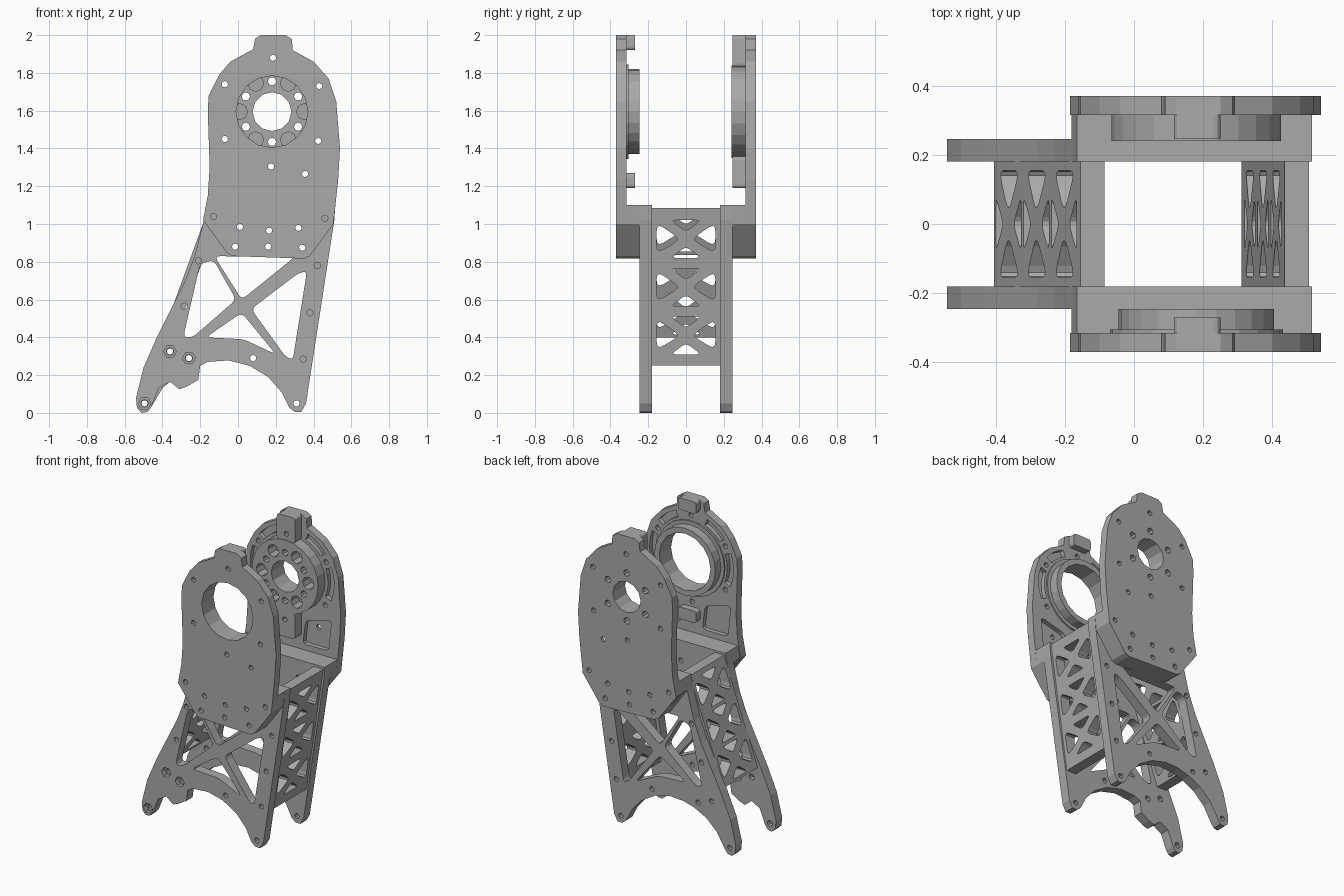
import bpy, bmesh
from math import sin, cos, radians, pi
from mathutils import Matrix, Vector

cube = bpy.data.objects.get("Cube")
if cube:
    bpy.data.objects.remove(cube, do_unlink=True)

grey = bpy.data.materials.new("machined grey")
grey.use_nodes = True
colour = (0.40, 0.40, 0.40, 1)
grey.diffuse_color = colour
grey.node_tree.nodes["Principled BSDF"].inputs["Base Color"].default_value = colour


def circle(x, y, r, n=10, turn=0.0):
    return [(x + r * cos(turn + 2 * pi * i / n), y + r * sin(turn + 2 * pi * i / n)) for i in range(n)]


def rounded(points, r, steps=3):
    """Round every corner of a polygon with a small curve."""
    out = []
    for i, p in enumerate(points):
        b = Vector(p)
        a, c = Vector(points[i - 1]) - b, Vector(points[(i + 1) % len(points)]) - b
        start = b + a.normalized() * min(r, a.length * 0.45)
        end = b + c.normalized() * min(r, c.length * 0.45)
        for k in range(steps + 1):
            t = k / steps
            out.append(tuple(start * (1 - t) ** 2 + b * 2 * t * (1 - t) + end * t ** 2))
    return out


def box(x0, x1, y0, y1):
    return rounded([(x0, y0), (x1, y0), (x1, y1), (x0, y1)], 0.02)


def prism(name, outline, holes, half, matrix):
    """Extrude a filled outline with holes and place it with a matrix."""
    curve = bpy.data.curves.new(name, "CURVE")
    curve.dimensions = "2D"
    curve.fill_mode = "BOTH"
    curve.extrude = half
    for loop in [outline] + holes:
        spline = curve.splines.new("POLY")
        spline.points.add(len(loop) - 1)
        for point, (x, y) in zip(spline.points, loop):
            point.co = (x, y, 0, 1)
        spline.use_cyclic_u = True
    helper = bpy.data.objects.new(name + " curve", curve)
    bpy.context.collection.objects.link(helper)
    graph = bpy.context.evaluated_depsgraph_get()
    mesh = bpy.data.meshes.new_from_object(helper.evaluated_get(graph))
    bpy.data.objects.remove(helper, do_unlink=True)
    mesh.transform(matrix)
    bm = bmesh.new()
    bm.from_mesh(mesh)
    bmesh.ops.remove_doubles(bm, verts=bm.verts, dist=0.0001)
    bmesh.ops.recalc_face_normals(bm, faces=bm.faces)
    for face in bm.faces:
        face.smooth = False
        face.material_index = 0
    bm.to_mesh(mesh)
    bm.free()
    mesh.materials.clear()
    mesh.materials.append(grey)
    obj = bpy.data.objects.new(name, mesh)
    bpy.context.collection.objects.link(obj)
    return obj


def upright(name, outline, holes, y0, y1):
    """Plate standing in the xz plane, filling y0 to y1."""
    place = Matrix.Translation((0, (y0 + y1) / 2, 0)) @ Matrix.Rotation(pi / 2, 4, "X")
    return prism(name, outline, holes, abs(y1 - y0) / 2, place)


def bolts(points, r=0.017):
    return [circle(x, z, r, 8) for x, z in points]


HX, HZ = 0.18, 1.595  # bearing centre

# Leg side plates with an X truss
leg_upper = [(0.30, 0.005), (0.335, 0.005), (0.36, 0.05), (0.51, 1.02), (0.515, 1.1), (-0.165, 1.1),
             (-0.18, 1.02), (-0.23, 0.83), (-0.28, 0.7), (-0.43, 0.4), (-0.5, 0.24), (-0.54, 0.08),
             (-0.535, 0.025), (-0.51, 0), (-0.48, 0.005), (-0.46, 0.03)]
arch = [(-0.05, 0.278), (0.06, 0.25), (0.16, 0.19), (0.23, 0.11), (0.27, 0.03)]
notch = [(-0.42, 0.13), (-0.36, 0.165), (-0.31, 0.125), (-0.27, 0.14), (-0.21, 0.175),
         (-0.2, 0.25), (-0.16, 0.27)]
smooth_arch = [(-0.40, 0.13), (-0.32, 0.205), (-0.23, 0.25), (-0.15, 0.272)]
truss = [
    rounded([(-0.125, 0.83), (0.3, 0.825), (0.02, 0.6)], 0.03),
    rounded([(-0.2, 0.79), (-0.13, 0.81), (-0.01, 0.6), (-0.24, 0.4), (-0.29, 0.4)], 0.03),
    rounded([(0.02, 0.53), (-0.17, 0.4), (0.03, 0.39), (0.2, 0.31)], 0.03),
    rounded([(0.365, 0.75), (0.29, 0.28), (0.25, 0.3), (0.07, 0.55), (0.32, 0.74)], 0.03),
]
leg_bolts = [(-0.21, 0.805), (-0.285, 0.565), (0.42, 0.78), (0.38, 0.53), (0.345, 0.285),
             (0.08, 0.29), (0.31, 0.05)]
nut_spots = [(-0.495, 0.05), (-0.36, 0.325), (-0.26, 0.29)]
low_bolts = [(-0.13, 1.04), (0.01, 0.985), (0.165, 0.965), (0.32, 0.98), (0.46, 1.03),
             (-0.015, 0.88), (0.16, 0.88), (0.34, 0.875)]
leg_holes = truss + bolts(leg_bolts + low_bolts)
front_leg = leg_upper + notch + arch
upright("front_leg_inner", front_leg, leg_holes + bolts(nut_spots, 0.02), -0.215, -0.18)
upright("front_leg_outer", front_leg, leg_holes + [circle(x, z, 0.034, 6) for x, z in nut_spots],
        -0.245, -0.215)
upright("back_leg", leg_upper + smooth_arch + arch, leg_holes + bolts(nut_spots), 0.18, 0.245)

# Upper bearing plates
plate = [(-0.03, 0.83), (-0.06, 0.85), (-0.185, 1.02), (-0.16, 1.15), (-0.15, 1.3), (-0.16, 1.6),
         (-0.155, 1.68), (-0.10, 1.79), (-0.04, 1.86), (0.08, 1.925), (0.09, 1.98), (0.12, 2.0),
         (0.25, 2.0), (0.285, 1.98), (0.29, 1.92), (0.40, 1.86), (0.48, 1.77), (0.52, 1.65),
         (0.54, 1.4), (0.53, 1.23), (0.505, 1.0), (0.38, 0.83), (0.35, 0.817)]
spacer = [(-0.03, 0.83), (-0.06, 0.85), (-0.18, 1.02), (-0.165, 1.1), (0.515, 1.1),
          (0.505, 1.0), (0.38, 0.83), (0.35, 0.817)]
high_bolts = [(-0.07, 1.45), (-0.07, 1.74), (0.185, 1.88), (0.43, 1.73), (0.425, 1.44), (0.175, 1.305)]
pocket_bolt = [(0.355, 1.265)]


def arc_pocket(a0, a1, r0=0.265, r1=0.31, n=5):
    angles = [radians(a0 + (a1 - a0) * i / n) for i in range(n + 1)]
    ring = [(r1, a) for a in angles] + [(r0, a) for a in reversed(angles)]
    return [(HX + r * cos(a), HZ + r * sin(a)) for r, a in ring]


pockets = [arc_pocket(*span) for span in ((-22, 20), (38, 68), (112, 142), (160, 202))]
lower_pocket = [(0.26, 1.14), (0.45, 1.14), (0.47, 1.35), (0.28, 1.3)]
pockets.append(rounded(lower_pocket, 0.03))
pockets.append(rounded([(2 * HX - x, z) for x, z in lower_pocket], 0.03))

wheel = [radians(60 * i) for i in range(6)]
hub_bolts = [(HX + 0.16 * cos(a + pi / 6), HZ + 0.16 * sin(a + pi / 6)) for a in wheel]
hub_pockets = [circle(HX + 0.172 * cos(a), HZ + 0.172 * sin(a), 0.042, 8) for a in wheel]
big_hole, small_hole = circle(HX, HZ, 0.19, 16), circle(HX, HZ, 0.103, 12)

for name, side, bore in (("front", -1, [big_hole]), ("back", 1, [small_hole] + bolts(hub_bolts, 0.022))):
    upright(name + "_plate_skin", plate, bore + bolts(low_bolts + high_bolts + pocket_bolt),
            side * 0.345, side * 0.37)
    upright(name + "_plate_pocketed", plate, bore + pockets + bolts(low_bolts + high_bolts),
            side * 0.315, side * 0.345)
    upright(name + "_spacer", spacer, bolts(low_bolts), side * 0.245, side * 0.315)

# Front bearing ring with its step and two stop knobs
upright("front_bearing_step", circle(HX, HZ, 0.25, 24), [big_hole], -0.315, -0.305)
upright("front_bearing_ring", circle(HX, HZ, 0.225, 24), [big_hole], -0.305, -0.245)
upright("front_top_knob", box(0.115, 0.25, 1.92, 2.0), [], -0.315, -0.27)
upright("front_lower_knob", box(0.115, 0.25, 1.19, 1.27), [], -0.315, -0.27)

# Back hub with pockets and stop ribs
hub = circle(HX, HZ, 0.245, 24)
upright("back_hub", hub, [small_hole] + hub_pockets + bolts(hub_bolts, 0.022), 0.24, 0.315)
upright("back_top_rib", box(0.115, 0.25, 1.83, 2.0), bolts([(0.185, 1.88)]), 0.245, 0.315)
upright("back_lower_rib", box(0.115, 0.25, 1.19, 1.36), bolts([(0.175, 1.305)]), 0.245, 0.315)


# Slanted cross panels with bow-tie cutouts
def panel(name, z0, z1, x0, slope, cells):
    holes = []
    petal = [(0.155, 0.085), (0.155, -0.075), (0.03, 0.0)]
    for z in cells:
        for s in (-1, 1):
            holes.append(rounded([(s * y, z + h) for y, h in petal], 0.04))
            holes.append(rounded([(-0.08, z + s * 0.1), (0.08, z + s * 0.1), (0, z + s * 0.04)], 0.025))
    place = Matrix(((0, slope, 1, x0 - slope * z0), (1, 0, 0, 0), (0, 1, 0, 0), (0, 0, 0, 1)))
    prism(name, [(-0.18, z0), (0.18, z0), (0.18, z1), (-0.18, z1)], holes, 0.035, place)


panel("left_cross_panel", 0.25, 1.085, 0.345, 0.15, (0.41, 0.665, 0.92))
panel("right_cross_panel", 0.4, 1.085, -0.37, 0.365, (0.515, 0.735, 0.955))
